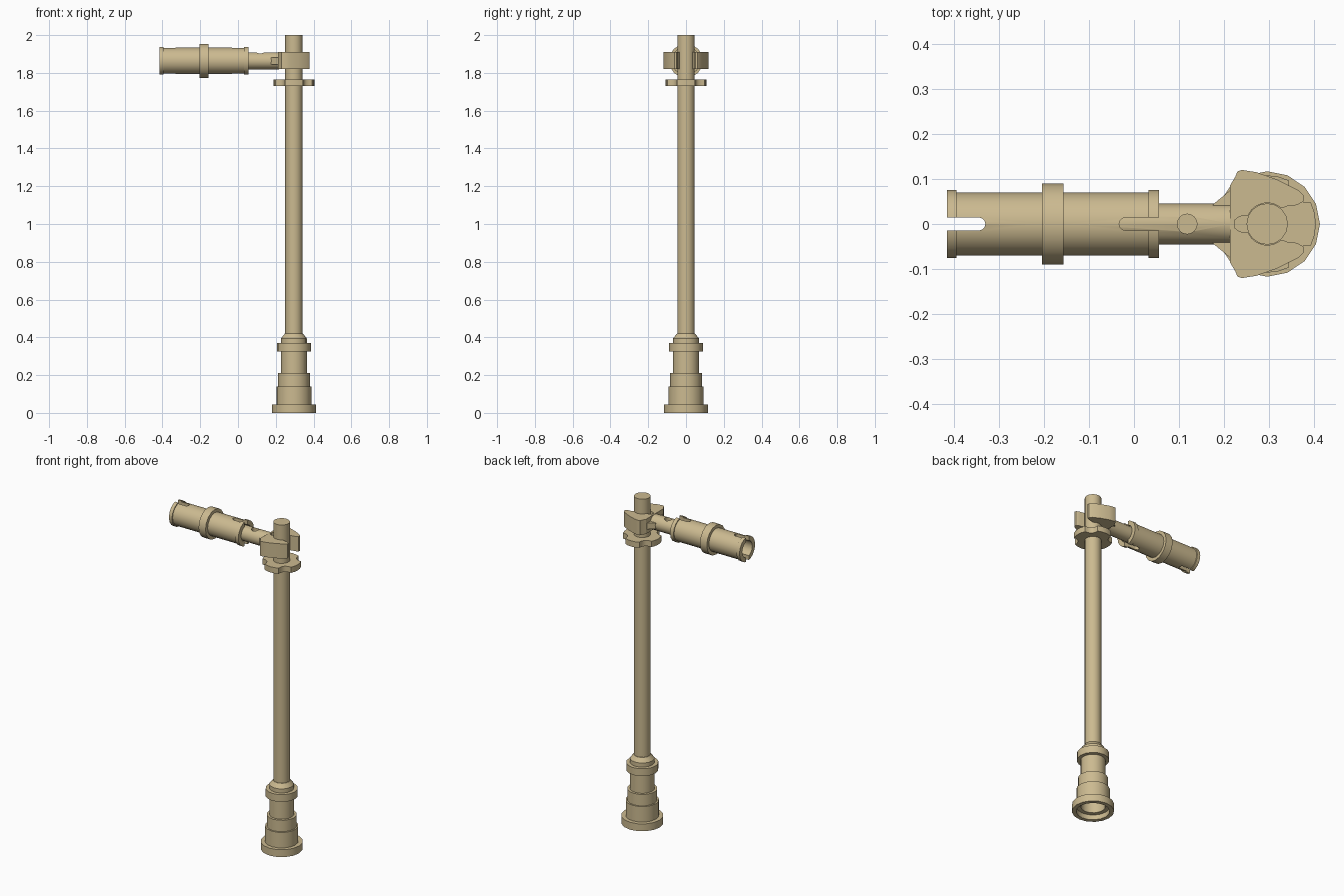
import bpy, bmesh
from math import sin, cos, pi, radians
from mathutils import Matrix, Vector

if "Cube" in bpy.data.objects:
    bpy.data.objects.remove(bpy.data.objects["Cube"])

PX = 0.296           # post axis (x)
AZ = 1.864           # arm axis (z)
SEG = 16

tan = bpy.data.materials.new("tan")
tan.diffuse_color = (0.60, 0.49, 0.28, 1)
tan.use_nodes = True
tan.node_tree.nodes["Principled BSDF"].inputs["Base Color"].default_value = tan.diffuse_color


def finish(name, bm, matrix=Matrix()):
    bmesh.ops.remove_doubles(bm, verts=bm.verts, dist=1e-5)
    bmesh.ops.recalc_face_normals(bm, faces=bm.faces)
    bm.transform(matrix)
    me = bpy.data.meshes.new(name)
    bm.to_mesh(me)
    bm.free()
    ob = bpy.data.objects.new(name, me)
    bpy.context.collection.objects.link(ob)
    me.materials.append(tan)
    return ob


def lathe(name, profile, matrix, closed=False):
    """Revolve (radius, height) points round z."""
    bm = bmesh.new()
    rings = []
    for r, h in profile:
        if r == 0:
            rings.append([bm.verts.new((0, 0, h))] * SEG)
        else:
            rings.append([bm.verts.new((r * cos(2 * pi * i / SEG), r * sin(2 * pi * i / SEG), h))
                          for i in range(SEG)])
    pairs = list(zip(rings, rings[1:]))
    if closed:
        pairs.append((rings[-1], rings[0]))
    for a, b in pairs:
        for i in range(SEG):
            j = (i + 1) % SEG
            vs = list(dict.fromkeys((a[i], a[j], b[j], b[i])))
            bm.faces.new(vs)
    return finish(name, bm, matrix)


def prism(name, outline, z0, z1):
    bm = bmesh.new()
    f = bm.faces.new([bm.verts.new((x, y, z0)) for x, y in outline])
    top = bmesh.ops.extrude_face_region(bm, geom=[f])
    bmesh.ops.translate(bm, vec=(0, 0, z1 - z0),
                        verts=[v for v in top["geom"] if isinstance(v, bmesh.types.BMVert)])
    return finish(name, bm)


def cut(ob, cutter):
    m = ob.modifiers.new("cut", "BOOLEAN")
    m.object, m.operation, m.solver = cutter, "DIFFERENCE", "EXACT"
    bpy.context.view_layer.objects.active = ob
    bpy.ops.object.modifier_apply(modifier=m.name)
    bpy.data.objects.remove(cutter)


upright = Matrix.Translation((PX, 0, 0))
along_x = Matrix.Translation((0, 0, AZ)) @ Matrix.Rotation(pi / 2, 4, "Y")

# Stepped base, hollow underneath
lathe("base", [(0, 0.20), (0.068, 0.20), (0.068, 0.03), (0.093, 0.03), (0.093, 0), (0.117, 0),
               (0.117, 0.045), (0.093, 0.045), (0.093, 0.14), (0.084, 0.14), (0.084, 0.21),
               (0.069, 0.21), (0.069, 0.325), (0.09, 0.325), (0.09, 0.37), (0.068, 0.37),
               (0.068, 0.395), (0.048, 0.42), (0, 0.42)], upright)

# Post
lathe("post", [(0, 0.40), (0.046, 0.40), (0.046, 2), (0, 2)], upright)

# Collar plate with four scalloped notches on the diagonals
outline = []
for q in range(4):
    for deg, r in ((-26, 0.108), (-13, 0.108), (0, 0.108), (13, 0.108), (26, 0.108),
                   (31, 0.094), (38, 0.086), (45, 0.083), (52, 0.086), (59, 0.094)):
        a = radians(deg + 90 * q)
        outline.append((PX + r * cos(a), r * sin(a)))
prism("scalloped_plate", outline, 1.73, 1.765)

# Clip gripping the post: half outline, then mirrored
half = [(0.213, 0.085), (0.225, 0.105), (0.23, 0.117), (0.24, 0.12), (0.272, 0.115),
        (0.32, 0.098), (0.365, 0.075), (0.378, 0.062), (0.376, 0.05), (0.362, 0.042),
        (0.342, 0.04)]
half += [(PX + 0.047 * cos(radians(d)), 0.047 * sin(radians(d))) for d in range(48, 160, 18)]
half += [(0.25, 0.018), (0.235, 0.017), (0.224, 0.009)]
prism("clip", half + [(x, -y) for x, y in reversed(half)], 1.82, 1.91)

# Gusset between bar and clip
prism("gusset", [(0.175, 0.043), (0.22, 0.08), (0.22, -0.08), (0.175, -0.043)], 1.845, 1.882)

# Bar with a round hole in its top
bar = lathe("bar", [(0, -0.13), (0.045, -0.13), (0.045, 0.216), (0, 0.216)], along_x)
cut(bar, lathe("hole_cutter", [(0, AZ), (0.022, AZ), (0.022, AZ + 0.1), (0, AZ + 0.1)],
               Matrix.Translation((0.118, 0, 0))))

# Barrel: tube with end rims and a middle collar
barrel = lathe("barrel", [(0.049, -0.415), (0.076, -0.415), (0.076, -0.394), (0.07, -0.394),
                          (0.07, -0.204), (0.09, -0.204), (0.09, -0.157), (0.07, -0.157),
                          (0.07, 0.032), (0.076, 0.032), (0.076, 0.055), (0.049, 0.055)],
               along_x, closed=True)

# Rounded slots through both barrel ends
for end, side in ((-0.345, -1), (-0.018, 1)):
    pts = [(end - side * 0.015 * cos(radians(d)), 0.0145 * sin(radians(d)))
           for d in range(-90, 91, 30)]
    pts += [(end + side * 0.2, 0.0145), (end + side * 0.2, -0.0145)]
    cut(barrel, prism("slot_cutter", pts, AZ - 0.15, AZ + 0.15))

for ob in bpy.context.collection.objects:
    ob.select_set(True)
bpy.ops.object.shade_smooth_by_angle(angle=radians(30))
